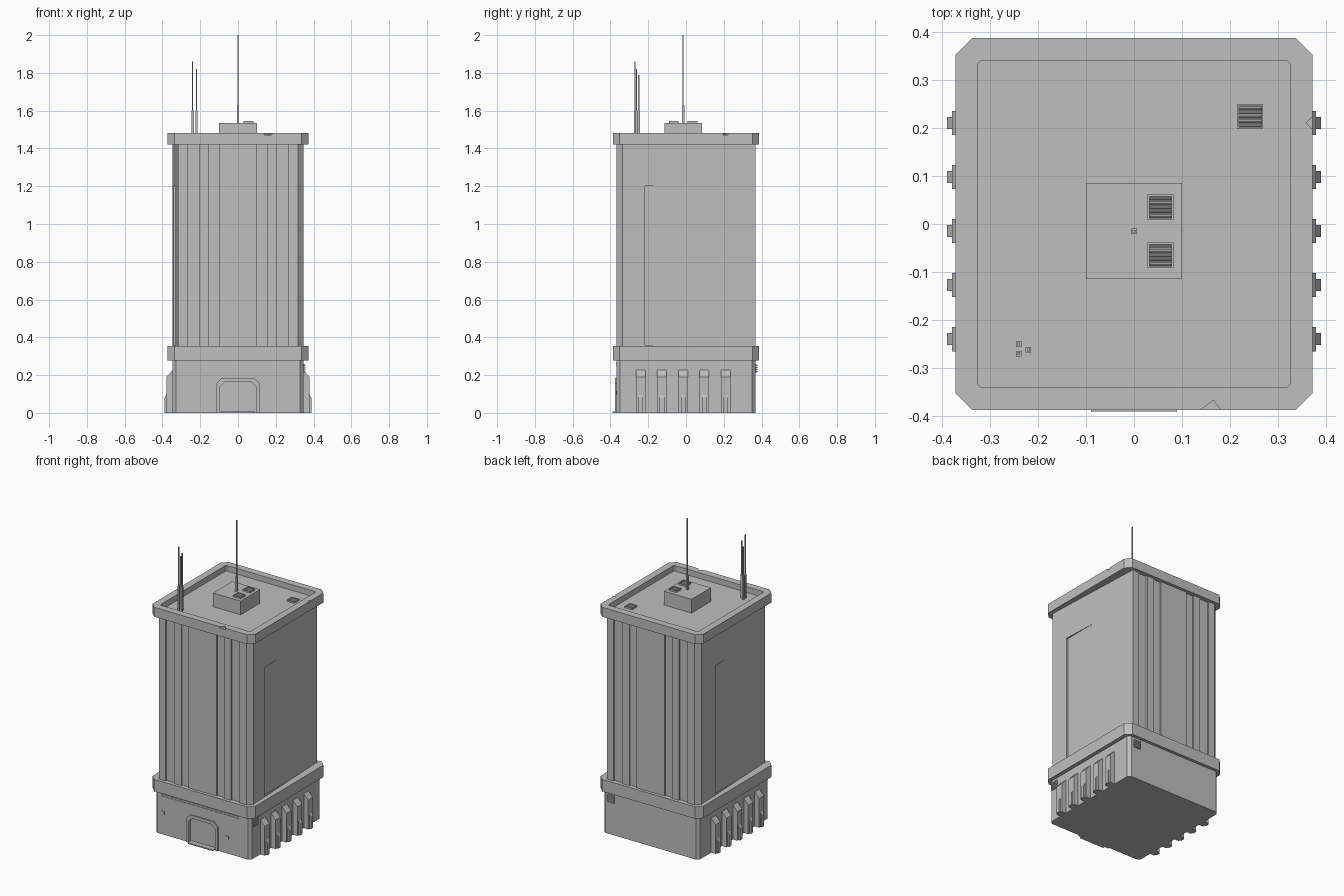
import bpy, bmesh, math
from mathutils import Vector, Matrix

cube = bpy.data.objects.get("Cube")
if cube:
    bpy.data.objects.remove(cube, do_unlink=True)

# Single concrete colour
concrete = bpy.data.materials.new("concrete_grey")
concrete.use_nodes = True
COLOUR = (0.52, 0.52, 0.52, 1)
concrete.diffuse_color = COLOUR
concrete.node_tree.nodes["Principled BSDF"].inputs["Base Color"].default_value = COLOUR


def finish(name, bm):
    bmesh.ops.recalc_face_normals(bm, faces=bm.faces)
    mesh = bpy.data.meshes.new(name)
    bm.to_mesh(mesh)
    bm.free()
    mesh.materials.append(concrete)
    obj = bpy.data.objects.new(name, mesh)
    bpy.context.scene.collection.objects.link(obj)
    return obj


def extrude(bm, points, direction):
    """Extrude a closed 3D outline along a direction; returns the far cap."""
    face = bm.faces.new([bm.verts.new(p) for p in points])
    res = bmesh.ops.extrude_face_region(bm, geom=[face], use_keep_orig=True)
    moved = [g for g in res["geom"] if isinstance(g, bmesh.types.BMVert)]
    bmesh.ops.translate(bm, verts=moved, vec=Vector(direction))
    return [g for g in res["geom"] if isinstance(g, bmesh.types.BMFace)][0]


def octagon(hx, hy, c):
    """Chamfered rectangle outline, counter-clockwise."""
    return [(-hx + c, -hy), (hx - c, -hy), (hx, -hy + c), (hx, hy - c),
            (hx - c, hy), (-hx + c, hy), (-hx, hy - c), (-hx, -hy + c)]


def prism(name, outline, z0, z1):
    bm = bmesh.new()
    extrude(bm, [(x, y, z0) for x, y in outline], (0, 0, z1 - z0))
    return finish(name, bm)


def add_box(bm, centre, size, turn=0):
    m = Matrix.Translation(centre) @ Matrix.Rotation(turn, 4, "Z") @ Matrix.Diagonal((*size, 1))
    bmesh.ops.create_cube(bm, size=1, matrix=m)


def boxes(name, items):
    bm = bmesh.new()
    for item in items:
        add_box(bm, *item)
    return finish(name, bm)


def carve(target, cutter):
    """Subtract the cutter, bake the result and discard the cutter."""
    cutter.hide_render = True
    mod = target.modifiers.new("carve", "BOOLEAN")
    mod.operation, mod.solver, mod.object = "DIFFERENCE", "EXACT", cutter
    graph = bpy.context.evaluated_depsgraph_get()
    mesh = bpy.data.meshes.new_from_object(target.evaluated_get(graph))
    target.modifiers.clear()
    target.data = mesh
    bpy.data.objects.remove(cutter, do_unlink=True)


HX, HY = 0.347, 0.367          # half size of the shaft and base
LX, LY = 0.372, 0.387          # half size of the overhanging slabs

# Shaft with vertical grooves on front and back
groove = 0.01
row = [(-HX + 0.03, -HY)]
for a, b in ((-0.268, -0.205), (-0.154, -0.1), (0.1, 0.154), (0.205, 0.268)):
    row += [(a, -HY), (a, -HY + groove), (b, -HY + groove), (b, -HY)]
row += [(HX - 0.03, -HY), (HX, -HY + 0.03)]
shaft = prism("tower_shaft", row + [(-x, -y) for x, y in row] + [], 0.35, 1.425)
shaft_outline_end = [(HX, HY - 0.03), (-HX, -HY + 0.03)]

# Tall recessed panel on each side
carve(shaft, boxes("panel_cutter", [((s * HX, -0.018, 0.78), (0.03, 0.396, 0.84)) for s in (-1, 1)]))

# Base, ledge and roof slab
base = prism("base", octagon(HX, HY, 0.018), 0, 0.285)
prism("ledge", octagon(LX, LY, 0.035), 0.277, 0.355)

bm = bmesh.new()
top = extrude(bm, [(x, y, 1.42) for x, y in octagon(LX, LY, 0.035)], (0, 0, 0.062))
bmesh.ops.recalc_face_normals(bm, faces=bm.faces)
bmesh.ops.inset_region(bm, faces=[top], thickness=0.05)
res = bmesh.ops.extrude_face_region(bm, geom=[top])
bmesh.ops.translate(bm, vec=(0, 0, -0.037),
                    verts=[g for g in res["geom"] if isinstance(g, bmesh.types.BMVert)])
if top.is_valid:
    bmesh.ops.delete(bm, geom=[top], context="FACES_ONLY")
roof = finish("roof_slab", bm)

# Chipped spots on the roof edge
carve(roof, boxes("chip_cutter", [((0.16, -LY - 0.015, 1.482), (0.05, 0.05, 0.02), math.pi / 5),
                                  ((LX + 0.015, 0.21, 1.482), (0.04, 0.04, 0.02), math.pi / 4)]))


# Doorway: opening, frame, door and threshold
def arch(w, h, c, y):
    return [(-w, y, 0), (-w, y, h - c), (-w + c, y, h), (w - c, y, h), (w, y, h - c), (w, y, 0)]


bm = bmesh.new()
extrude(bm, [(x, y, z if z else -0.02) for x, y, z in arch(0.095, 0.165, 0.025, -0.4)], (0, 0.045, 0))
carve(base, finish("door_cutter", bm))
bm = bmesh.new()
extrude(bm, arch(0.115, 0.185, 0.03, -HY - 0.009) + arch(0.095, 0.165, 0.025, -HY - 0.009)[::-1],
        (0, 0.015, 0))
finish("door_frame", bm)
boxes("door_threshold", [((0, -HY - 0.003, 0.004), (0.18, 0.04, 0.008))])

# Buttresses along both sides, each with a narrower foot
bm = bmesh.new()
for s in (-1, 1):
    for i in range(5):
        y = -0.24 + i * 0.1125
        for width, out, shoulder, peak in ((0.05, 0.379, 0.19, 0.237), (0.025, 0.389, 0.08, 0.11)):
            inner = HX - 0.01 if width > 0.03 else 0.37
            side = [(inner, 0), (out, 0), (out, shoulder), (inner, peak)]
            extrude(bm, [(s * x, y - width / 2, z) for x, z in side], (0, width, 0))
finish("buttresses", bm)

# Wall vents below the ledge, with slats
vents = [((HX, -0.32, 0.235), (0.014, 0.05, 0.05)), ((0.285, HY, 0.235), (0.05, 0.014, 0.05))]
for i in range(4):
    z = 0.218 + i * 0.011
    vents += [((HX + 0.008, -0.32, z), (0.006, 0.04, 0.005)),
              ((0.285, HY + 0.008, z), (0.04, 0.006, 0.005))]
boxes("wall_vents", vents)

# Thin trim lines and small wall fixtures on the front
boxes("front_trim", [((-0.02, -HY, z), (0.56, 0.006, 0.004)) for z in (0.25, 0.262)])
boxes("front_fixtures", [((x, -HY, z), (0.02, 0.008, 0.02))
                         for x, z in ((-0.285, 0.145), (0.18, 0.105))])

# Rooftop plant room
boxes("plant_room", [((0, -0.015, 1.488), (0.2, 0.2, 0.094))])


# Roof vents: tray frame with rounded slats
def roof_vent(name, x, y, z):
    w, d, t = 0.054, 0.052, 0.004
    bm = bmesh.new()
    for s in (-1, 1):
        add_box(bm, (x + s * (w - t) / 2, y, z + 0.004), (t, d, 0.012))
        add_box(bm, (x, y + s * (d - t) / 2, z + 0.004), (w, t, 0.012))
    for i in range(5):
        m = Matrix.Translation((x, y + (i - 2) * 0.009, z + 0.002)) @ Matrix.Rotation(math.pi / 2, 4, "Y")
        bmesh.ops.create_cone(bm, cap_ends=True, segments=8, radius1=0.0035, radius2=0.0035,
                              depth=w - t, matrix=m)
    finish(name, bm)


roof_vent("plant_vent_back", 0.055, 0.035, 1.535)
roof_vent("plant_vent_front", 0.055, -0.065, 1.535)
roof_vent("roof_vent", 0.242, 0.224, 1.445)


# Antennas: square sleeve below a thin mast
def antenna(name, x, y, z0, z1, sleeve):
    boxes(name, [((x, y, z0 + sleeve / 2), (0.012, 0.012, sleeve)),
                 ((x, y, (z0 + z1) / 2), (0.006, 0.006, z1 - z0))])


antenna("main_antenna", 0, -0.015, 1.53, 2.0, 0.1)
for i, (x, y, tip) in enumerate(((-0.24, -0.27, 1.86), (-0.22, -0.262, 1.82), (-0.24, -0.25, 1.79))):
    antenna(f"corner_antenna_{i + 1}", x, y, 1.44, tip, 0.16)
